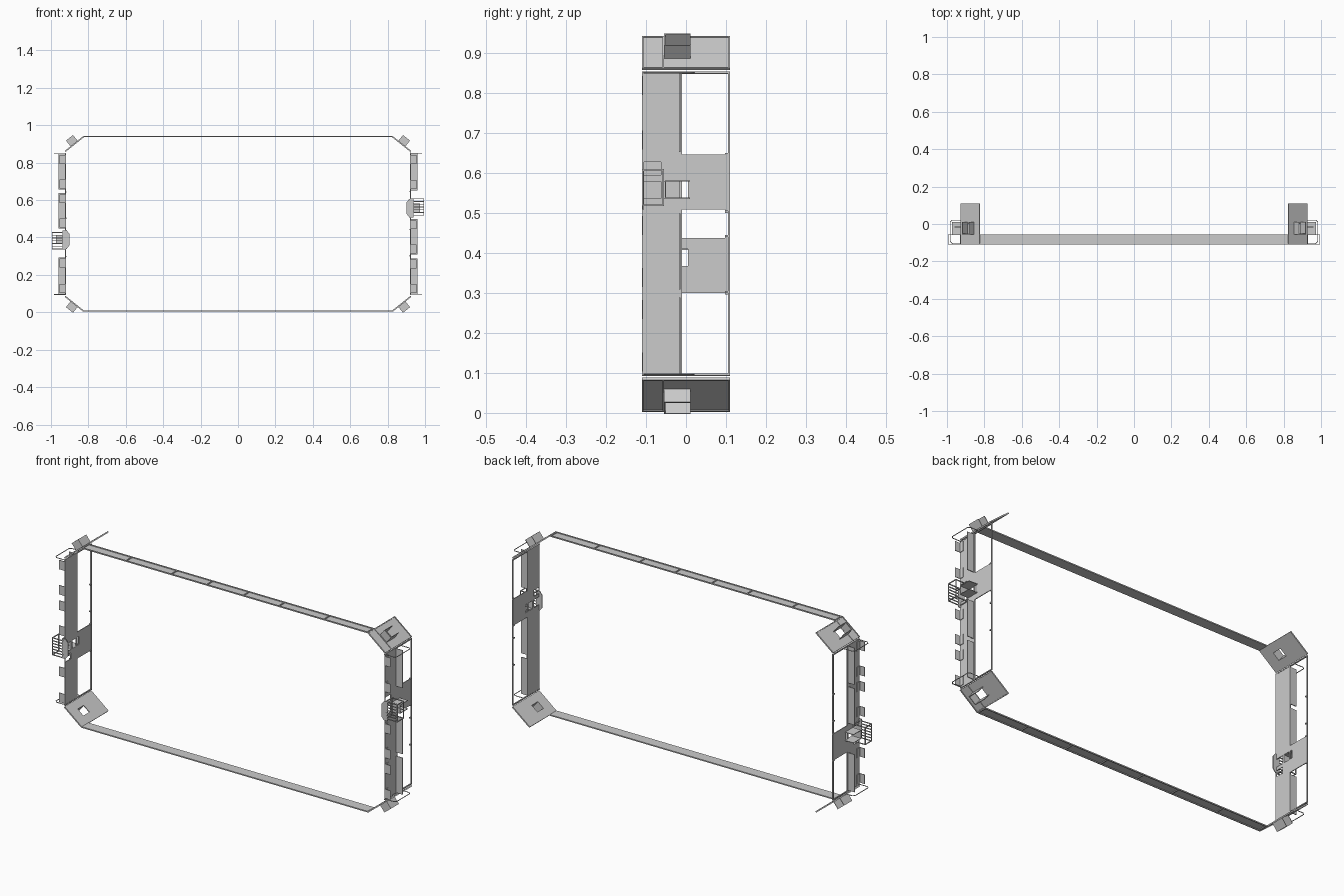
import bpy, bmesh, math
from mathutils import Vector, Matrix

CZ = 0.4725                      # centre height; the arena repeats by a half turn about it
TURN = Matrix.Translation((0, 0, CZ)) @ Matrix.Rotation(math.pi, 4, 'Y') @ Matrix.Translation((0, 0, -CZ))


def make(name, boxes, mats=(Matrix.Identity(4),)):
    """One object per matrix, made from (x0,x1,y0,y1,z0,z1) boxes."""
    for i, m in enumerate(mats):
        bm = bmesh.new()
        for x0, x1, y0, y1, z0, z1 in boxes:
            t = Matrix.Translation(((x0 + x1) / 2, (y0 + y1) / 2, (z0 + z1) / 2))
            s = Matrix.Diagonal((x1 - x0, y1 - y0, z1 - z0, 1))
            bmesh.ops.create_cube(bm, size=1, matrix=m @ t @ s)
        finish(name, bm, i)


def finish(name, bm, i=0):
    bmesh.ops.recalc_face_normals(bm, faces=bm.faces)
    me = bpy.data.meshes.new(name)
    bm.to_mesh(me)
    bm.free()
    bpy.context.collection.objects.link(bpy.data.objects.new(f"{name}_{i + 1}", me))


def rod(name, pts, r, m, i):
    """Bent round bar along a path."""
    cu = bpy.data.curves.new(name, 'CURVE')
    cu.dimensions = '3D'
    cu.bevel_depth = r
    cu.bevel_resolution = 1
    cu.use_fill_caps = True
    sp = cu.splines.new('POLY')
    sp.points.add(len(pts) - 1)
    for p, q in zip(sp.points, pts):
        p.co = (*(m @ Vector(q)), 1)
    bpy.context.collection.objects.link(bpy.data.objects.new(f"{name}_{i + 1}", cu))


BOTH = (Matrix.Identity(4), TURN)

# long guardrails: plate, top and bottom tubes, joints
rail = [(-0.825, 0.825, -0.11, -0.056, 0.936, 0.938),
        (-0.825, 0.825, -0.060, -0.055, 0.936, 0.942),
        (-0.825, 0.825, -0.110, -0.105, 0.936, 0.942)]
for x in (-0.82, -0.57, -0.31, -0.105, 0.105, 0.31, 0.57, 0.82):
    rail.append((x - 0.003, x + 0.003, -0.108, -0.057, 0.936, 0.942))
make("guardrail", rail, BOTH)

# end walls: lower panel around the two exchange openings, plus tall panel
X0, X1 = 0.920, 0.924
make("end_wall_panel", [
    (X0, X1, -0.11, -0.012, 0.097, 0.536),
    (X0, X1, -0.11, -0.012, 0.627, 0.850),
    (X0, X1, -0.11, -0.105, 0.536, 0.627),
    (X0, X1, -0.062, -0.05, 0.536, 0.627),
    (X0, X1, -0.105, -0.062, 0.578, 0.595),
    (X0, X1, -0.05, -0.012, 0.578, 0.627)], BOTH)
make("tall_panel", [
    (X0, X1, -0.012, 0.11, 0.508, 0.536),
    (X0, X1, -0.012, 0.11, 0.578, 0.646),
    (X0, X1, 0.005, 0.11, 0.536, 0.578)], BOTH)

# open window frames above the lower panel, with clips
frame = [(0.919, 0.925, 0.105, 0.11, 0.097, 0.85),
         (0.919, 0.925, -0.016, -0.010, 0.097, 0.85),
         (0.919, 0.925, -0.11, 0.11, 0.093, 0.098),
         (0.919, 0.925, -0.11, 0.11, 0.848, 0.853)]
for z in (0.302, 0.442, 0.508, 0.646):
    frame.append((0.918, 0.926, 0.097, 0.11, z - 0.003, z + 0.003))
make("window_frame", frame, BOTH)

# operator shelves and the foot plates beneath
shelves, feet = [], []
for a, b in ((0.097, 0.288), (0.308, 0.498), (0.652, 0.848)):
    shelves.append((0.924, 0.961, -0.018, -0.014, a, b))
    for z in (a + 0.006, b - 0.054):
        feet += [(0.924, 0.955, -0.110, -0.107, z, z + 0.048),
                 (0.924, 0.927, -0.110, -0.085, z, z + 0.048)]
make("operator_shelf", shelves, BOTH)
make("foot_plate", feet, BOTH)

# rounded end gates outside each wall
for i, m in enumerate(BOTH):
    for j, z in enumerate((0.097, 0.85)):
        path = [(0.922, -0.105, z), (0.972, -0.105, z), (0.982, -0.095, z),
                (0.982, 0.01, z), (0.972, 0.02, z), (0.922, 0.02, z)]
        rod("end_gate", path, 0.002, m, 2 * i + j)

# exchange cage outside the wall: posts, rims and slats
a, b = 0.519, 0.607
cage = []
for x in (0.927, 0.993):
    for z in (a, b):
        cage.append((x - 0.002, x + 0.002, -0.11, -0.055, z - 0.002, z + 0.002))
    for y in (-0.108, -0.057):
        cage.append((x - 0.002, x + 0.002, y - 0.002, y + 0.002, a, b))
for k in range(7):
    z = a + (b - a) * k / 6
    cage.append((0.925, 0.995, -0.11, -0.106, z - 0.002, z + 0.002))
for z in (a, 0.563, b):
    cage.append((0.925, 0.995, -0.059, -0.055, z - 0.002, z + 0.002))
make("exchange_cage", cage, BOTH)

# return chute above the cage
make("exchange_chute", [
    (0.924, 0.972, -0.055, -0.051, 0.536, 0.580),
    (0.924, 0.972, -0.053, 0.010, 0.535, 0.538),
    (0.924, 0.972, -0.053, 0.010, 0.578, 0.581)], BOTH)

# chamfered ramp plate on the field side
for i, m in enumerate(BOTH):
    bm = bmesh.new()
    vs = [bm.verts.new(m @ Vector((x, -0.109, z))) for x, z in
          ((0.938, 0.508), (0.916, 0.508), (0.902, 0.525), (0.902, 0.588), (0.916, 0.606), (0.938, 0.606))]
    f = bm.faces.new(vs)
    r = bmesh.ops.extrude_face_region(bm, geom=[f])
    bmesh.ops.translate(bm, vec=(0, 0.004, 0), verts=[v for v in r['geom'] if isinstance(v, bmesh.types.BMVert)])
    finish("exchange_ramp", bm, i)

# four corner panels with a loading slot; local x runs along the panel, local z outward
ang = math.atan2(0.08, 0.1)
place = Matrix.Translation((0.8735, 0, 0.8985)) @ Matrix.Rotation(ang, 4, 'Y')
flip = Matrix.Translation((0, 0, CZ)) @ Matrix.Diagonal((1, 1, -1, 1)) @ Matrix.Translation((0, 0, -CZ))
mirror = Matrix.Diagonal((-1, 1, 1, 1))
CORNERS = [place, mirror @ place, flip @ place, mirror @ flip @ place]
L, T, W = 0.064, 0.002, 0.021
make("corner_panel", [
    (-L, L, -0.11, -0.05, -T, T), (-L, L, 0.0, 0.11, -T, T),
    (-L, -W, -0.05, 0.0, -T, T), (W, L, -0.05, 0.0, -T, T)], CORNERS)
make("corner_frame", [
    (-L, L, 0.106, 0.11, -T, 0.005), (-L, L, -0.11, -0.106, -T, 0.005),
    (-L, L, -0.059, -0.055, T, 0.005),
    (-L, -L + 0.004, -0.11, 0.11, -T, 0.005), (L - 0.004, L, -0.11, 0.11, -T, 0.005)], CORNERS)
make("loading_chute", [
    (-W - 0.002, W + 0.002, -0.055, -0.051, 0, 0.044),
    (-W - 0.003, -W, -0.055, 0.011, 0, 0.044),
    (W, W + 0.003, -0.055, 0.011, 0, 0.044)], CORNERS)
